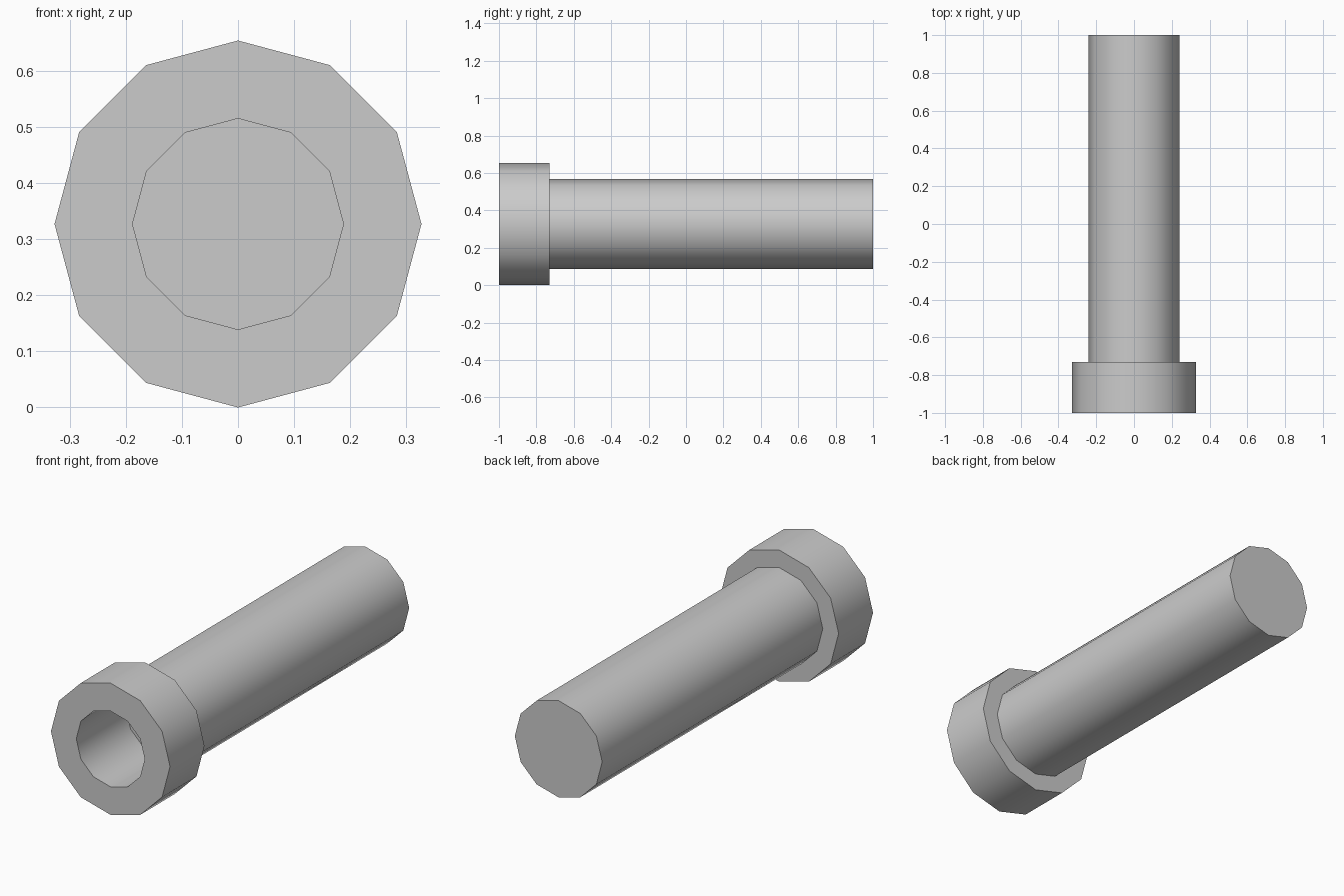
import bpy, bmesh, math

if "Cube" in bpy.data.objects:
    bpy.data.objects.remove(bpy.data.objects["Cube"])

SIDES = 12
CENTRE_Z = 0.327

# Stepped profile as (radius, y), from the socket floor out to the shaft end
profile = [
    (0.188, -0.61),   # socket floor
    (0.188, -1.0),    # socket mouth
    (0.327, -1.0),    # head front rim
    (0.327, -0.73),   # head back rim
    (0.24, -0.73),    # shaft root
    (0.24, 1.0),      # shaft end
]


def ring(bm, radius, y):
    steps = [2 * math.pi * i / SIDES for i in range(SIDES)]
    return [bm.verts.new((radius * math.sin(a), y, CENTRE_Z + radius * math.cos(a)))
            for a in steps]


# Socket-headed bolt: rings bridged along the profile, closed at both ends
bm = bmesh.new()
rings = [ring(bm, r, y) for r, y in profile]
for a, b in zip(rings, rings[1:]):
    for i in range(SIDES):
        j = (i + 1) % SIDES
        bm.faces.new((a[i], a[j], b[j], b[i]))
bm.faces.new(rings[0])
bm.faces.new(rings[-1])
bmesh.ops.recalc_face_normals(bm, faces=bm.faces)

mesh = bpy.data.meshes.new("socket_bolt")
bm.to_mesh(mesh)
bm.free()
bolt = bpy.data.objects.new("socket_bolt", mesh)
bpy.context.collection.objects.link(bolt)

# Smooth round sides, crisp rims
bpy.context.view_layer.objects.active = bolt
bolt.select_set(True)
bpy.ops.object.shade_smooth_by_angle(angle=math.radians(40))
